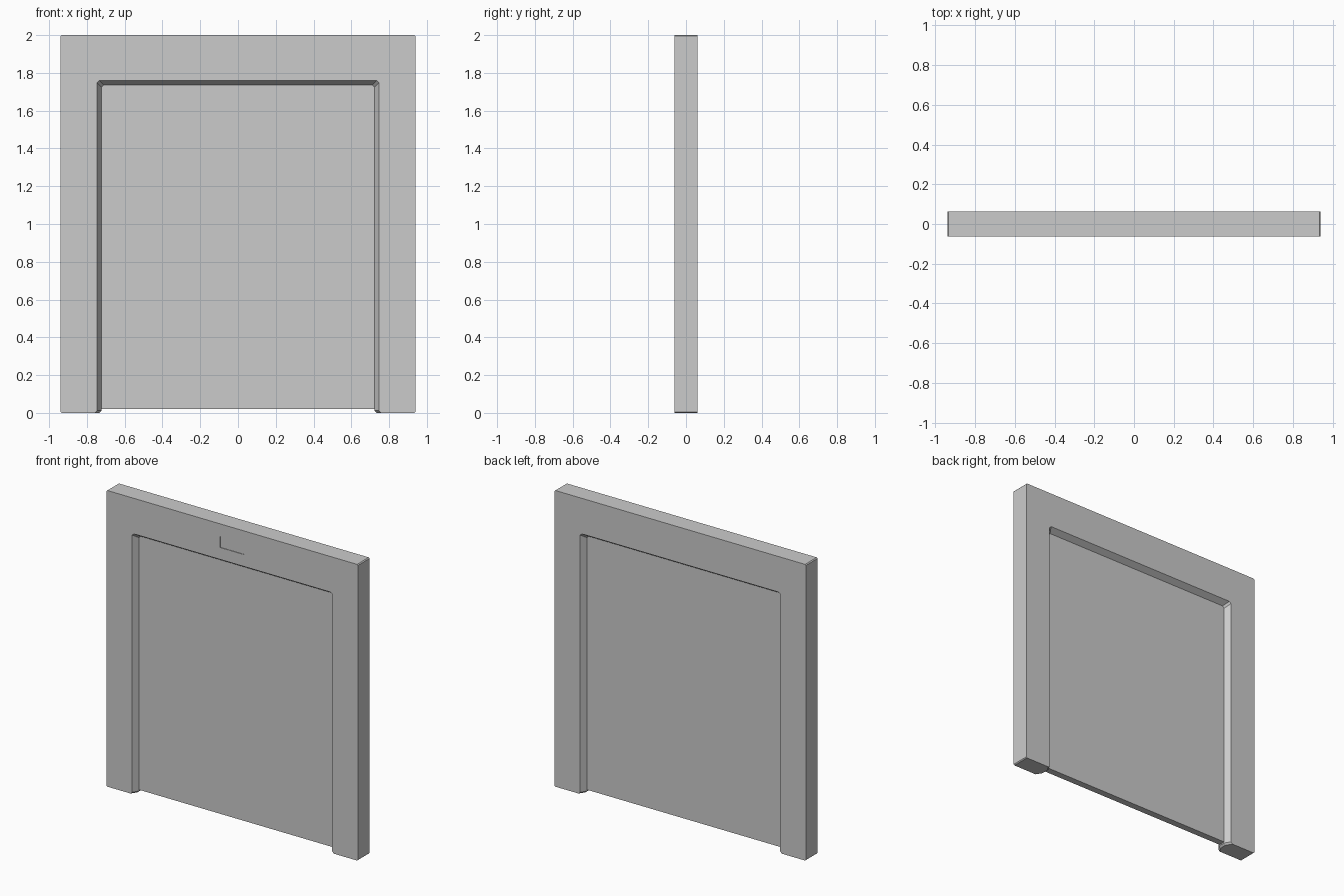
import bpy, bmesh

if "Cube" in bpy.data.objects:
    bpy.data.objects.remove(bpy.data.objects["Cube"])

HALF_W, HEIGHT, HALF_D = 0.939, 2.0, 0.062
PANEL_D = 0.023
C_OUT, C_IN = 0.006, 0.012  # corner cuts


def link(name, bm):
    bmesh.ops.recalc_face_normals(bm, faces=bm.faces)
    mesh = bpy.data.meshes.new(name)
    bm.to_mesh(mesh)
    bm.free()
    obj = bpy.data.objects.new(name, mesh)
    bpy.context.collection.objects.link(obj)
    return obj


def box(name, x, y0, y1, z0, z1):
    bm = bmesh.new()
    bmesh.ops.create_cube(bm, size=1)
    bmesh.ops.scale(bm, vec=(2 * x, y1 - y0, z1 - z0), verts=bm.verts)
    bmesh.ops.translate(bm, vec=(0, (y0 + y1) / 2, (z0 + z1) / 2), verts=bm.verts)
    return link(name, bm)


def frame_outline(inner_x, inner_z):
    """Upside-down U with cut corners, mirrored about x = 0."""
    w, h = HALF_W, HEIGHT
    half = [(w - C_OUT, h), (w, h - C_OUT), (w, C_OUT), (w - C_OUT, 0),
            (inner_x + C_IN, 0), (inner_x, C_IN),
            (inner_x, inner_z - C_IN), (inner_x - C_IN, inner_z)]
    return half + [(-x, z) for x, z in reversed(half)]


# Frame: the opening slopes inward towards the recessed panel on both faces
bm = bmesh.new()
layers = [(-HALF_D, 0.747, 1.76), (-PANEL_D, 0.723, 1.735),
          (PANEL_D, 0.723, 1.735), (HALF_D, 0.747, 1.76)]
rings = [[bm.verts.new((x, y, z)) for x, z in frame_outline(ix, iz)]
         for y, ix, iz in layers]
for a, b in zip(rings, rings[1:]):
    n = len(a)
    for i in range(n):
        j = (i + 1) % n
        bm.faces.new((a[i], a[j], b[j], b[i]))

# Front and back of the frame: header, two corners, two legs
for ring in (rings[0], rings[-1]):
    bm.faces.new([ring[i] for i in (0, 7, 8, 15)])
    for side in (ring[:8], ring[:7:-1]):
        bm.faces.new([side[i] for i in (0, 1, 6, 7)])
        bm.faces.new(side[1:7])
frame = link("door_frame", bm)

# Shallow rectangular recess on the front of the header
cutter = box("header_recess_cutter", 0.09, -HALF_D - 0.05, -HALF_D + 0.004, 1.84, 1.916)
cutter.hide_render = True
cutter.hide_viewport = True
cut = frame.modifiers.new("header_recess", 'BOOLEAN')
cut.operation = 'DIFFERENCE'
cut.solver = 'EXACT'
cut.object = cutter

# Recessed panel, raised slightly off the floor
box("door_panel", 0.735, -PANEL_D, PANEL_D, 0.02, 1.745)
